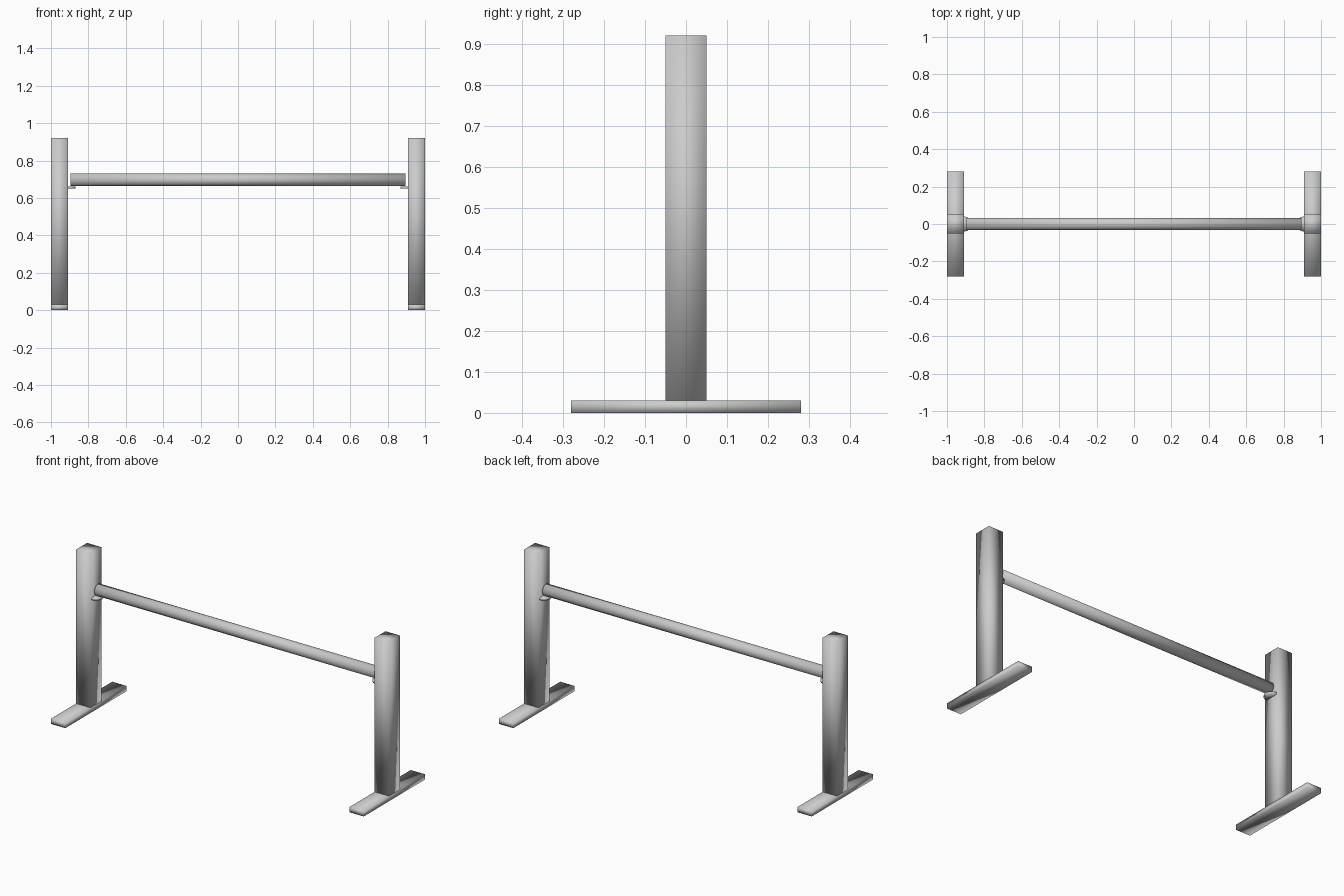
import bpy, math

if "Cube" in bpy.data.objects:
    bpy.data.objects.remove(bpy.data.objects["Cube"])

grey = bpy.data.materials.new("light grey")
grey.diffuse_color = (0.6, 0.6, 0.6, 1)
grey.use_nodes = True
grey.node_tree.nodes["Principled BSDF"].inputs["Base Color"].default_value = grey.diffuse_color


def finish(name):
    ob = bpy.context.object
    ob.name = name
    ob.data.name = name
    ob.data.materials.append(grey)
    bpy.ops.object.transform_apply(location=False, rotation=True, scale=True)
    # the whole surface is softly shaded, even across corners
    bpy.ops.object.shade_smooth()
    return ob


def box(name, x, z0, z1, sx, sy):
    bpy.ops.mesh.primitive_cube_add(size=1, location=(x, 0, (z0 + z1) / 2))
    bpy.context.object.scale = (sx, sy, z1 - z0)
    return finish(name)


for side, s in (("left", -1), ("right", 1)):
    # floor foot and upright post
    box(side + "_foot", s * 0.954, 0, 0.03, 0.092, 0.56)
    box(side + "_post", s * 0.954, 0.03, 0.92, 0.092, 0.10)
    # small round ledge on the inner face of the post
    bpy.ops.mesh.primitive_cylinder_add(vertices=16, radius=0.04, depth=0.012,
                                        location=(s * 0.908, 0, 0.655))
    finish(side + "_bar_support")

# horizontal round bar
bpy.ops.mesh.primitive_cylinder_add(vertices=24, radius=0.033, depth=1.79,
                                    location=(0, 0, 0.697),
                                    rotation=(0, math.pi / 2, 0))
finish("cross_bar")
